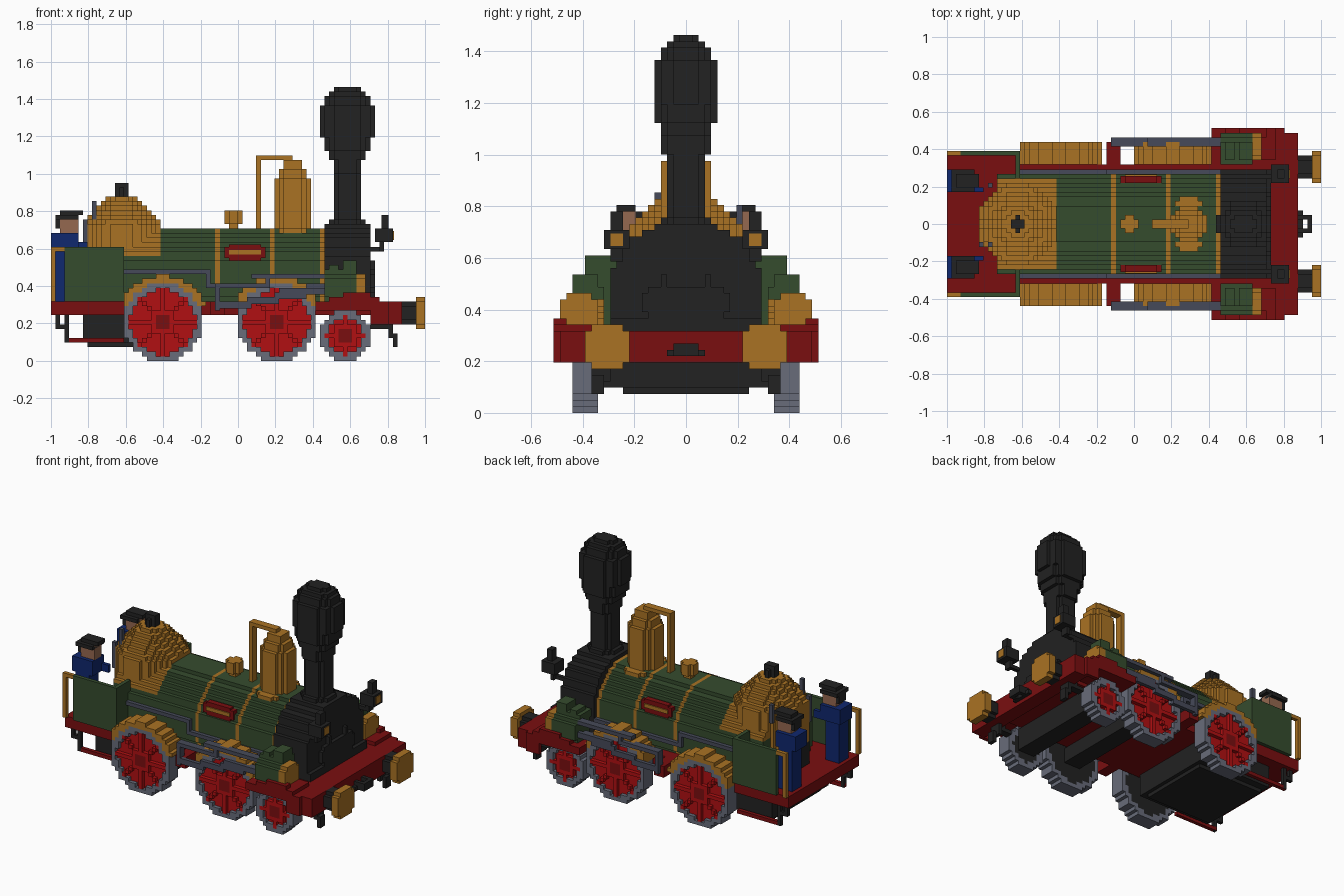
import bpy, bmesh
from math import hypot, floor
from mathutils import Vector

if "Cube" in bpy.data.objects:
    bpy.data.objects.remove(bpy.data.objects["Cube"])

U = 1 / 41  # size of one block

COLOURS = {
    "gold": (.40, .17, .017), "green": (.036, .072, .027), "black": (.016, .016, .016),
    "dark_red": (.195, .0045, .005), "red": (.44, .005, .006), "grey": (.138, .15, .195),
    "slate": (.061, .068, .1), "blue": (.005, .021, .156), "skin": (.30, .14, .08),
}
MATS = {}
for cname, rgb in COLOURS.items():
    m = bpy.data.materials.new(cname)
    m.use_nodes = True
    m.diffuse_color = (*rgb, 1)
    bsdf = m.node_tree.nodes["Principled BSDF"]
    bsdf.inputs["Base Color"].default_value = (*rgb, 1)
    bsdf.inputs["Roughness"].default_value = .8
    MATS[cname] = m


def finish(name, bm, colours, mirror):
    me = bpy.data.meshes.new(name)
    bm.to_mesh(me)
    bm.free()
    for c in colours:
        me.materials.append(MATS[c])
    ob = bpy.data.objects.new(name, me)
    bpy.context.collection.objects.link(ob)
    if mirror:
        mod = ob.modifiers.new("both_sides", "MIRROR")
        mod.use_axis = (False, True, False)
        mod.use_mirror_merge = False
    return ob


def boxes(name, colour, *spans, mirror=False):
    """Boxes given as x0, x1, y0, y1, z0, z1 in blocks."""
    bm = bmesh.new()
    for a, b, c, d, e, f in spans:
        vs = bmesh.ops.create_cube(bm, size=1)["verts"]
        for v in vs:
            v.co = Vector(((a + b) / 2 + v.co.x * (b - a), (c + d) / 2 + v.co.y * (d - c),
                           (e + f) / 2 + v.co.z * (f - e))) * U
    return finish(name, bm, [colour], mirror)


SIDES = [(axis, s) for axis in range(3) for s in (0, 1)]


def blocks(name, span, rule, mirror=False):
    """Stepped solid: rule(x, y, z) at a block centre gives a colour or None."""
    a, b, c, d, e, f = span
    cells = {}
    for i in range(a, b):
        for j in range(c, d):
            for k in range(e, f):
                col = rule(i + .5, j + .5, k + .5)
                if col:
                    cells[i, j, k] = col
    used = sorted(set(cells.values()))
    bm, verts = bmesh.new(), {}
    for cell, col in cells.items():
        for axis, s in SIDES:
            near = list(cell)
            near[axis] += 2 * s - 1
            if tuple(near) in cells:
                continue
            ring = []
            for p, q in ((0, 0), (1, 0), (1, 1), (0, 1)):
                co = list(cell)
                co[axis] += s
                co[(axis + 1) % 3] += p
                co[(axis + 2) % 3] += q
                co = tuple(co)
                if co not in verts:
                    verts[co] = bm.verts.new(Vector(co) * U)
                ring.append(verts[co])
            face = bm.faces.new(ring if s else ring[::-1])
            face.material_index = used.index(col)
    return finish(name, bm, used, mirror)


def turned(name, cx, layers, colour):
    """Stack of round layers: bottom z, top z, x radius, y radius."""
    def rule(x, y, z):
        for z0, z1, rx, ry in layers:
            if z0 <= z < z1 and hypot((x - cx) / rx, y / ry) <= 1:
                return colour
    r = max(max(l[2:]) for l in layers)
    return blocks(name, (floor(cx - r) - 1, floor(cx + r) + 2, -floor(r) - 1, floor(r) + 2,
                         layers[0][0], layers[-1][1]), rule)


# Boiler with brass bands, and the firebox with its brass top
def boiler(x, y, z):
    if hypot(y, z - 18) > 11.2 and not (abs(y) < 10 and z < 18):
        return None
    if floor(x) in (-5, 7, 18) or (x < -17 and z > 23):
        return "gold"
    return "green"


blocks("boiler", (-30, 19, -12, 12, 13, 30), boiler)
blocks("firebox_dome", (-35, -16, -10, 10, 13, 36),
       lambda x, y, z: ("gold" if z > 19 else "black")
       if hypot(x + 25.5, y) < min(8.8, 38.6 - z) else None)
boxes("dome_valve", "black", (-27, -24, -1, 1, 36, 39), (-26, -25, -2, 2, 36, 38))

# Smokebox and its door
blocks("smokebox", (19, 29, -12, 12, 13, 30),
       lambda x, y, z: "black" if z < 19 or (abs(y) / 12.2) ** 2.4 + ((z - 18) / 12) ** 2.4 < 1
       else None)
boxes("smokebox_door", "black", (29, 30, -6, 6, 15, 20), (29, 30, -12, 12, 13, 15),
      (29, 30, -7, 7, 16, 19))
boxes("door_hinge", "black", (29, 30, 3, 4, 20, 22), mirror=True)

# Chimney
turned("chimney", 24, [(28, 30, 5, 5), (30, 31, 4, 4), (31, 41, 3.2, 3.2), (41, 44, 3.2, 4.2),
                       (44, 46, 4.5, 4.5), (46, 49, 5.2, 5.2), (49, 56, 6.2, 5.3),
                       (56, 58, 5.2, 4.3), (58, 59, 4.2, 3.3), (59, 60, 3.2, 2.3)], "black")

# Steam dome, its pipe, the small valve dome
turned("steam_dome", 12, [(24, 29, 4.8, 6), (29, 40, 4.2, 4.2), (40, 42, 3.2, 3.2),
                          (42, 44, 2.2, 2.2)], "gold")
boxes("steam_pipe", "gold", (4, 5, -1, 1, 28, 45), (5, 12, -1, 1, 44, 45))
boxes("valve_dome", "gold", (-2, 0, -1, 1, 28, 30), (-3, 1, -1, 1, 30, 33), (-2, 0, -2, 2, 30, 33))

# Side plaques
boxes("plaque", "dark_red", (-3, 6, 9, 10.5, 22.5, 25), (-2, 5, 9, 10.5, 22, 25.5), mirror=True)
boxes("plaque_stripe", "gold", (-2, 5, 10, 10.8, 23.3, 24.3), mirror=True)

# Chassis, front deck and buffer beam
boxes("chassis", "dark_red", (-41, 18, -13, 13, 10, 13), (-41, -25, -15, 15, 10, 13),
      (18, 33, -13, 13, 10, 13), (29, 33, -20, 20, 11, 13))
boxes("buffer_beam", "dark_red", (32, 36, -20, 20, 8, 13))
boxes("wheel_arch", "dark_red", (17, 33, 13, 21, 11, 13), (20, 31, 14, 21, 13, 14),
      (23, 29, 19, 21, 14, 15), (29, 33, 20, 21, 8, 11), mirror=True)
boxes("rod_bracket", "dark_red", (-6, -3, 13, 18, 10, 13), mirror=True)
boxes("ash_pan", "black", (-34, -12, -12, 12, 4, 10), (-33, -13, -10, 10, 3, 4))
boxes("axles", "black", (6, 11, -14, 14, 6, 10), (21, 26, -14, 14, 4, 10),
      (-18, -15, -14, 14, 7, 10))


# Wheels with rim, disc and raised spokes, and brass splashers
def wheel(name, cx, r):
    def rule(x, y, z):
        dx, dz = abs(x - cx), abs(z - r)
        d = hypot(dx, dz)
        if d > r + .1:
            return None
        if d > r - 1.4:
            return "grey"
        if y < 15:
            return "black"
        spoke = min(dx, dz, abs(dx - dz)) < .8
        if y > 17 and not spoke and d > 2.5:
            return None
        return "dark_red" if d < 1.6 else "red"
    blocks(name, (floor(cx - r), floor(cx + r) + 1, 14, 18, 0, int(2 * r) + 1), rule, True)


def splasher(name, cx, r):
    blocks(name, (floor(cx - r), floor(cx + r) + 1, 13, 18, 12, 19),
           lambda x, y, z: "gold" if r + .1 < hypot(x - cx, z - r) < r + 1.6 else None, True)


wheel("rear_wheel", -16.5, 8.5)
wheel("middle_wheel", 8.5, 8.5)
wheel("front_wheel", 23.5, 5.5)
splasher("rear_splasher", -16.5, 8.5)
splasher("middle_splasher", 8.5, 8.5)

# Cylinders with valve chest and brass end
blocks("cylinder", (19, 28, 14, 20, 13, 19),
       lambda x, y, z: ("gold" if x > 26 else "green") if hypot(y - 17, z - 16) < 3.2 else None,
       True)
boxes("valve_chest", "green", (19, 26, 13, 18, 18, 20), (20, 22, 14, 18, 20, 21),
      (23, 26, 14, 18, 20, 22), mirror=True)

# Rods along the sides
boxes("hand_rod", "slate", (-25, -7, 11, 12, 19, 20), (-7, -6, 11, 12, 16, 20),
      (-6, 19, 11, 12, 16, 17), mirror=True)
boxes("slide_bars", "slate", (-5, -4, 17, 19, 11, 17), (-5, 7, 17, 19, 16, 17),
      (3, 19, 17, 19, 18, 19), (6, 7, 17, 19, 16, 19), mirror=True)
boxes("drive_rod", "slate", *[(-4 + 6 * n, 3 + 6 * n, 18, 19, 11.5 + n, 13 + n) for n in range(4)],
      (9, 18, 17, 19, 15, 16), mirror=True)

# Buffers and coupling hook
boxes("buffer_shaft", "black", (36, 39, 11, 14, 8, 13), (36, 39, 10, 15, 9, 12), mirror=True)
blocks("buffer_disc", (39, 41, 9, 16, 7, 14),
       lambda x, y, z: "gold" if hypot(y - 12.5, z - 10.5) < 3.7 else None, True)
boxes("coupling_hook", "black", (36, 39, 1, 2, 9, 11), (38, 39, 0, 2, 9, 11),
      (36, 37, 0, 3, 9, 10), mirror=True)

# Front lanterns and guard irons
boxes("lantern", "black", (29, 32, 10, 11, 24, 25), (31, 32, 10, 12, 24, 26),
      (30, 34, 9, 13, 26, 29), (31.5, 33, 10, 12, 29, 32), mirror=True)
boxes("lantern_glass", "gold", (33.9, 34.2, 10, 12, 26.5, 28.5), mirror=True)
boxes("guard_iron", "black", (29, 33, 13, 15, 7, 8), (31, 32, 13, 15, 8, 11),
      (33, 34, 12, 15, 5, 8), (34, 35, 13, 15, 3, 6), mirror=True)

# Cab side panels, rails and steps
boxes("cab_panel", "green", (-38, -25, 15, 16, 13, 25), (-26, -25, 10, 16, 13, 25), mirror=True)
boxes("cab_rail", "gold", (-41, -40, 15, 16, 13, 25), (-40, -38, 15, 16, 24, 25), mirror=True)
boxes("cab_step", "black", (-40, -39, 13, 14, 7, 10), (-40, -37, 13, 14, 7, 8),
      (-38, -37, 13, 14, 4, 10), mirror=True)
boxes("step_plank", "dark_red", (-38, -25, 13, 14, 4, 5), mirror=True)
boxes("control_levers", "slate", (-34, -33, -5, -4, 24, 31), (-32, -31, -5, -4, 28, 35),
      (-32, -31, 8, 9, 28, 33))

# Two crew members
boxes("crew_body", "blue", (-40, -36, 8, 12, 13, 25), (-41, -35, 7, 12, 24, 28),
      (-35, -33, 7, 8, 24, 26), mirror=True)
boxes("crew_head", "skin", (-39, -35, 8, 11, 28, 32), mirror=True)
boxes("crew_cap", "black", (-40, -35, 7, 12, 31, 32), (-39, -34, 8, 11, 32, 33),
      (-40, -39, 8, 11, 29, 31), mirror=True)
